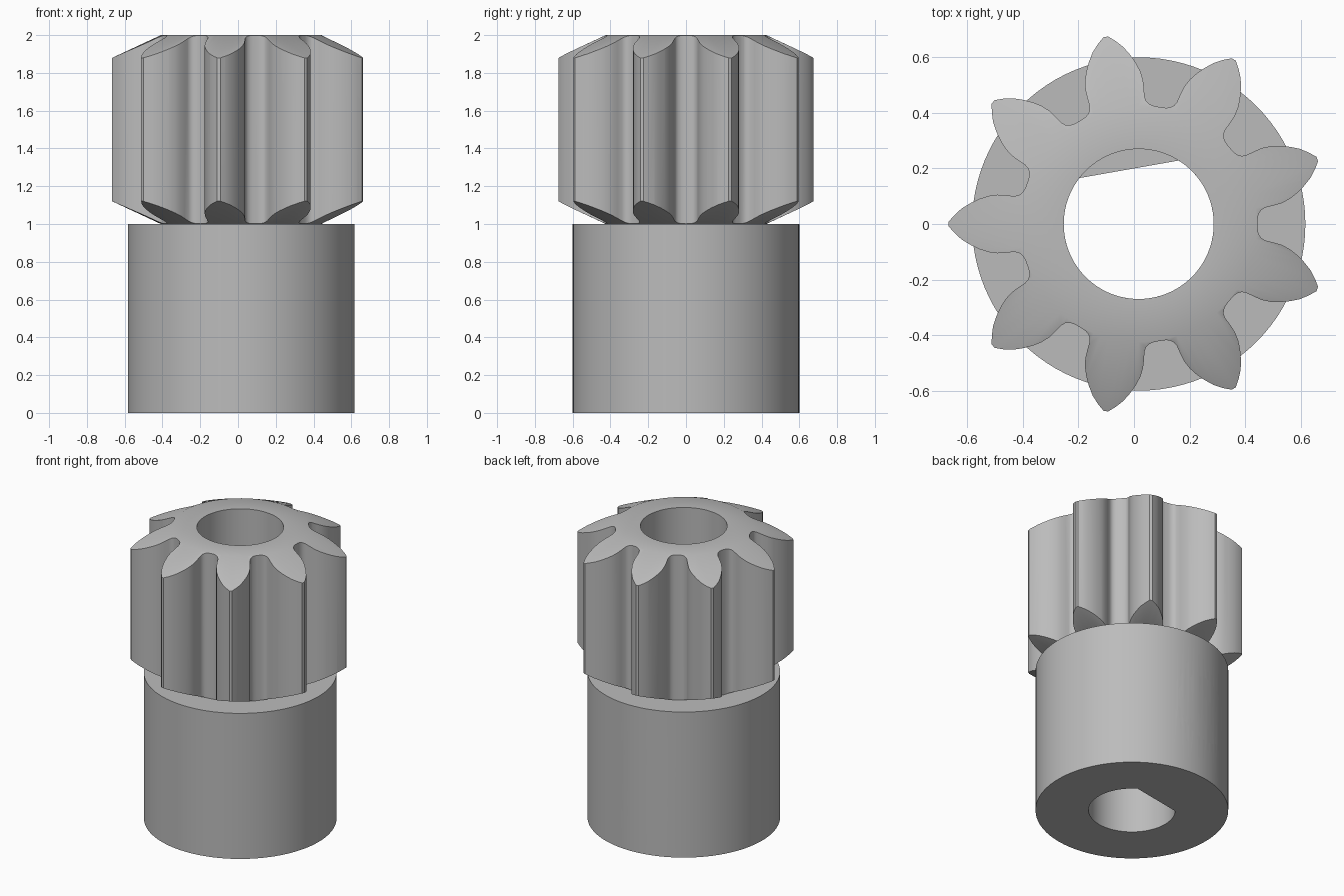
import bpy, bmesh, math
from math import cos, sin, radians, pi
from mathutils import Matrix, Vector

if "Cube" in bpy.data.objects:
    bpy.data.objects.remove(bpy.data.objects["Cube"], do_unlink=True)

CENTRE_X = 0.017
TEETH = 9
BORE_R = 0.27
HUB_R = 0.6
SCREW_ANGLE = radians(100)

steel = bpy.data.materials.new("grey steel")
steel.use_nodes = True
GREY = (0.5, 0.5, 0.5, 1)
steel.diffuse_color = GREY
steel.node_tree.nodes["Principled BSDF"].inputs["Base Color"].default_value = GREY


def make_object(name, bm):
    bmesh.ops.recalc_face_normals(bm, faces=bm.faces)
    mesh = bpy.data.meshes.new(name)
    bm.to_mesh(mesh)
    bm.free()
    mesh.materials.append(steel)
    obj = bpy.data.objects.new(name, mesh)
    bpy.context.collection.objects.link(obj)
    return obj


def prism(name, outline, z0, z1):
    """Extrude a flat outline of (x, y) points from z0 to z1."""
    bm = bmesh.new()
    face = bm.faces.new([bm.verts.new((x, y, z0)) for x, y in outline])
    top = bmesh.ops.extrude_face_region(bm, geom=[face])["geom"]
    verts = [v for v in top if isinstance(v, bmesh.types.BMVert)]
    bmesh.ops.translate(bm, vec=(0, 0, z1 - z0), verts=verts)
    return make_object(name, bm)


def lathe(name, profile, steps=96):
    """Turn a closed (radius, z) profile about the z axis."""
    bm = bmesh.new()
    rings = [[bm.verts.new((r * cos(2 * pi * i / steps), r * sin(2 * pi * i / steps), z))
              for r, z in profile] for i in range(steps)]
    n = len(profile)
    for i in range(steps):
        a, b = rings[i], rings[(i + 1) % steps]
        for j in range(n):
            k = (j + 1) % n
            bm.faces.new((a[j], b[j], b[k], a[k]))
    return make_object(name, bm)


def boolean(obj, tool, operation):
    mod = obj.modifiers.new("cut", 'BOOLEAN')
    mod.operation = operation
    mod.solver = 'EXACT'
    mod.object = tool
    bpy.context.view_layer.objects.active = obj
    bpy.ops.object.modifier_apply(modifier=mod.name)
    bpy.data.objects.remove(tool, do_unlink=True)


def finish(obj):
    obj.location.x = CENTRE_X
    bpy.ops.object.select_all(action='DESELECT')
    obj.select_set(True)
    bpy.context.view_layer.objects.active = obj
    bpy.ops.object.shade_smooth_by_angle(angle=radians(25))


# Toothed gear: half a tooth as (radius, degrees from its centre), mirrored and repeated
half_tooth = [(0.428, 18.2), (0.43, 16.5), (0.435, 14.8), (0.445, 13.4), (0.46, 12.6),
              (0.49, 12.2), (0.52, 11.7), (0.55, 10.6), (0.58, 9), (0.61, 7.1),
              (0.64, 5), (0.665, 2.7), (0.684, 0.7)]
tooth = [(r, -a) for r, a in half_tooth] + half_tooth[::-1]
outline = []
for i in range(TEETH):
    middle = 180 + i * 360 / TEETH
    outline += [(r * cos(radians(middle + a)), r * sin(radians(middle + a))) for r, a in tooth]
gear = prism("toothed_gear", outline, 0.9, 2.1)

# Conical chamfers and round bore of the gear
blank = lathe("gear_blank", [(BORE_R, 1), (0.425, 1), (0.7, 1.128),
                             (0.7, 1.872), (0.425, 2), (BORE_R, 2)])
boolean(gear, blank, 'INTERSECT')
finish(gear)

# Plain hub
hub = prism("hub", [(HUB_R * cos(2 * pi * i / 96), HUB_R * sin(2 * pi * i / 96))
                    for i in range(96)], 0, 1)

# D-shaped bore with its flat facing the set screw
gap = math.acos(0.2 / BORE_R)
sweep = 2 * pi - 2 * gap
angles = [SCREW_ANGLE + gap + sweep * i / 72 for i in range(73)]
bore = prism("bore_cutter", [(BORE_R * cos(a), BORE_R * sin(a)) for a in angles], -0.1, 1.1)
boolean(hub, bore, 'DIFFERENCE')

# Set screw hole through one wall
bm = bmesh.new()
bmesh.ops.create_cone(bm, cap_ends=True, segments=64, radius1=0.225, radius2=0.225, depth=0.75)
direction = Vector((cos(SCREW_ANGLE), sin(SCREW_ANGLE), 0))
bm.transform(Matrix.Translation(direction * 0.425 + Vector((0, 0, 0.5)))
             @ direction.to_track_quat('Z', 'Y').to_matrix().to_4x4())
boolean(hub, make_object("screw_hole_cutter", bm), 'DIFFERENCE')
finish(hub)
